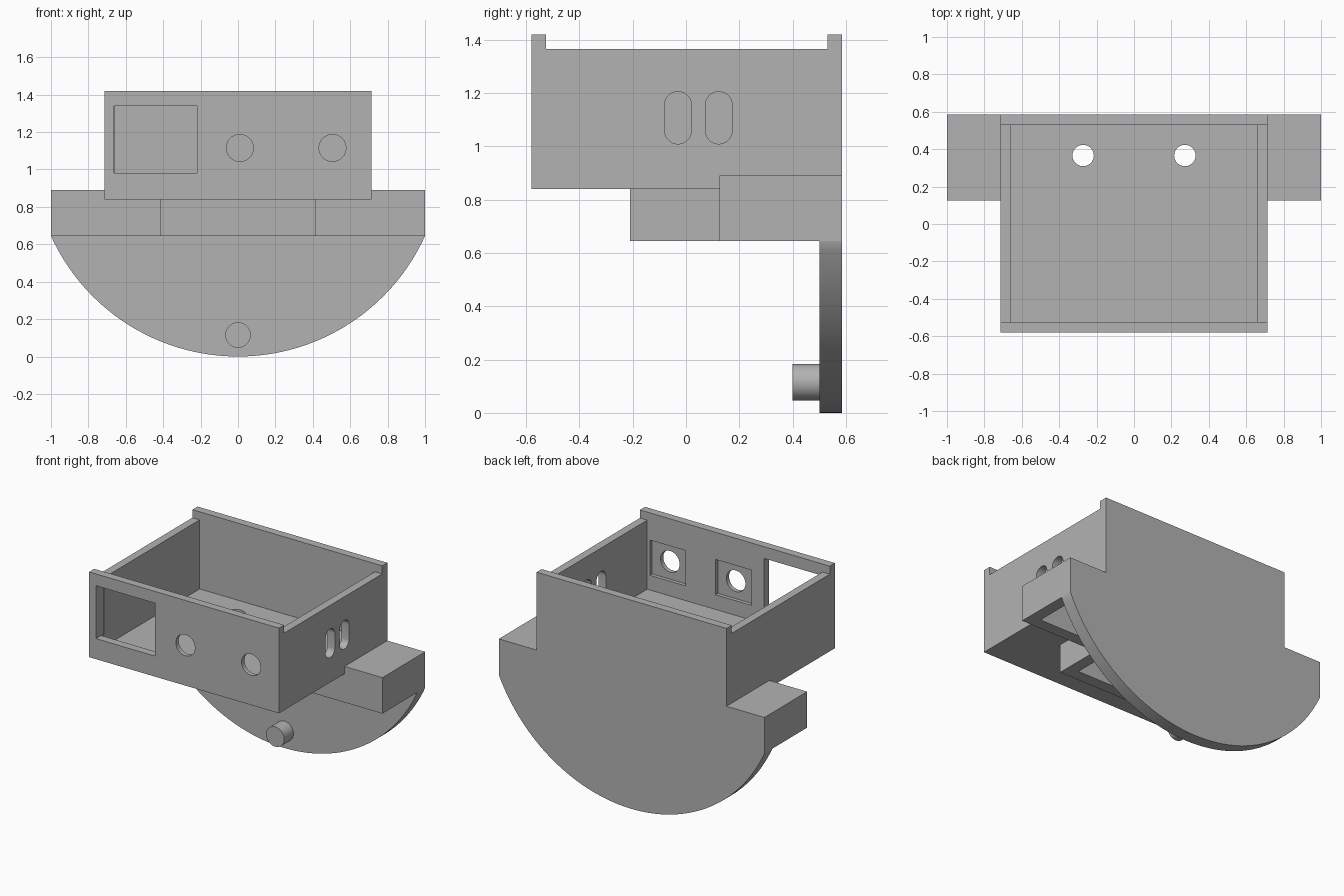
import bpy, bmesh, math
from mathutils import Matrix, Vector

cube = bpy.data.objects.get("Cube")
if cube:
    bpy.data.objects.remove(cube, do_unlink=True)

grey = bpy.data.materials.new("plain grey")
grey.use_nodes = True
colour = (0.45, 0.45, 0.45, 1)
grey.diffuse_color = colour
grey.node_tree.nodes["Principled BSDF"].inputs["Base Color"].default_value = colour


def finish(name, bm):
    bmesh.ops.recalc_face_normals(bm, faces=bm.faces)
    mesh = bpy.data.meshes.new(name)
    bm.to_mesh(mesh)
    bm.free()
    mesh.materials.append(grey)
    obj = bpy.data.objects.new(name, mesh)
    bpy.context.collection.objects.link(obj)
    return obj


def box(name, low, high):
    low, high = Vector(low), Vector(high)
    bm = bmesh.new()
    bmesh.ops.create_cube(bm, size=1, matrix=Matrix.Translation((low + high) / 2)
                          @ Matrix.Diagonal((*(high - low), 1)))
    return finish(name, bm)


def prism(name, points, direction):
    """Extrude a closed outline along a direction."""
    bm = bmesh.new()
    face = bm.faces.new([bm.verts.new(p) for p in points])
    new = bmesh.ops.extrude_face_region(bm, geom=[face])["geom"]
    bmesh.ops.translate(bm, vec=direction,
                        verts=[v for v in new if isinstance(v, bmesh.types.BMVert)])
    return finish(name, bm)


def ring(radius, count=48):
    return [(radius * math.cos(math.tau * i / count),
             radius * math.sin(math.tau * i / count)) for i in range(count)]


def combine(target, other, operation):
    mod = target.modifiers.new(operation.lower(), "BOOLEAN")
    mod.operation, mod.solver, mod.object = operation, "EXACT", other
    bpy.context.view_layer.objects.active = target
    bpy.ops.object.modifier_apply(modifier=mod.name)
    bpy.data.objects.remove(other, do_unlink=True)


BACK = 0.585
WALL = 0.055

# Open tray, wide crossbar and centre block
body = box("tray_and_rocker", (-0.715, -0.58, 0.84), (0.715, BACK, 1.42))
combine(body, box("tray_space", (-0.66, -0.525, 0.895), (0.66, 0.53, 1.6)), "DIFFERENCE")
combine(body, box("side_wall_drop", (-0.9, -0.525, 1.365), (0.9, 0.53, 1.6)), "DIFFERENCE")
combine(body, box("crossbar", (-1, 0.125, 0.645), (1, BACK, 0.89)), "UNION")
combine(body, box("centre_block", (-0.415, -0.21, 0.645), (0.415, 0.2, 0.86)), "UNION")

# Hollow underside of the crossbar and block
combine(body, box("crossbar_space", (-0.92, 0.205, 0.5), (0.92, 0.5, 0.84)), "DIFFERENCE")
combine(body, box("block_space", (-0.335, -0.13, 0.5), (0.335, 0.4, 0.84)), "DIFFERENCE")

# Curved rocker plate at the back
radius = 1.098
half = math.asin(1 / radius)
arc = [(radius * math.sin(a), BACK, radius * (1 - math.cos(a)))
       for a in (half * (i / 32 - 1) for i in range(65))]
plate = [(-1, BACK, 0.7)] + arc + [(1, BACK, 0.7)]
combine(body, prism("rocker_plate", plate, (0, -0.085, 0)), "UNION")

# Front window, round holes and the square recesses behind them
combine(body, box("window", (-0.663, -0.7, 0.98), (-0.22, -0.5, 1.34)), "DIFFERENCE")
for x in (0.01, 0.505):
    hole = [(x + u, -0.7, 1.115 + v) for u, v in ring(0.072)]
    combine(body, prism("front_hole", hole, (0, 0.3, 0)), "DIFFERENCE")
    recess = box("recess", (x - 0.135, -0.55, 0.995), (x + 0.135, -0.4, 1.235))
    combine(body, recess, "DIFFERENCE")

# Upright slots in the left wall
for y in (-0.03, 0.123):
    slot = [(0.6, y + u, 1.107 + v + math.copysign(0.048, v + 1e-6)) for u, v in ring(0.05)]
    combine(body, prism("slot", slot, (0.3, 0, 0)), "DIFFERENCE")

# Holes through the floor
for x in (-0.272, 0.272):
    hole = [(x + u, 0.366 + v, 0.75) for u, v in ring(0.057)]
    combine(body, prism("floor_hole", hole, (0, 0, 0.3)), "DIFFERENCE")

# Peg on the rocker plate
peg = prism("peg", [(u, 0.4, 0.115 + v) for u, v in ring(0.068)], (0, 0.11, 0))

for obj in (body, peg):
    bpy.ops.object.select_all(action="DESELECT")
    obj.select_set(True)
    bpy.context.view_layer.objects.active = obj
    bpy.ops.object.shade_smooth_by_angle(angle=math.radians(30))
